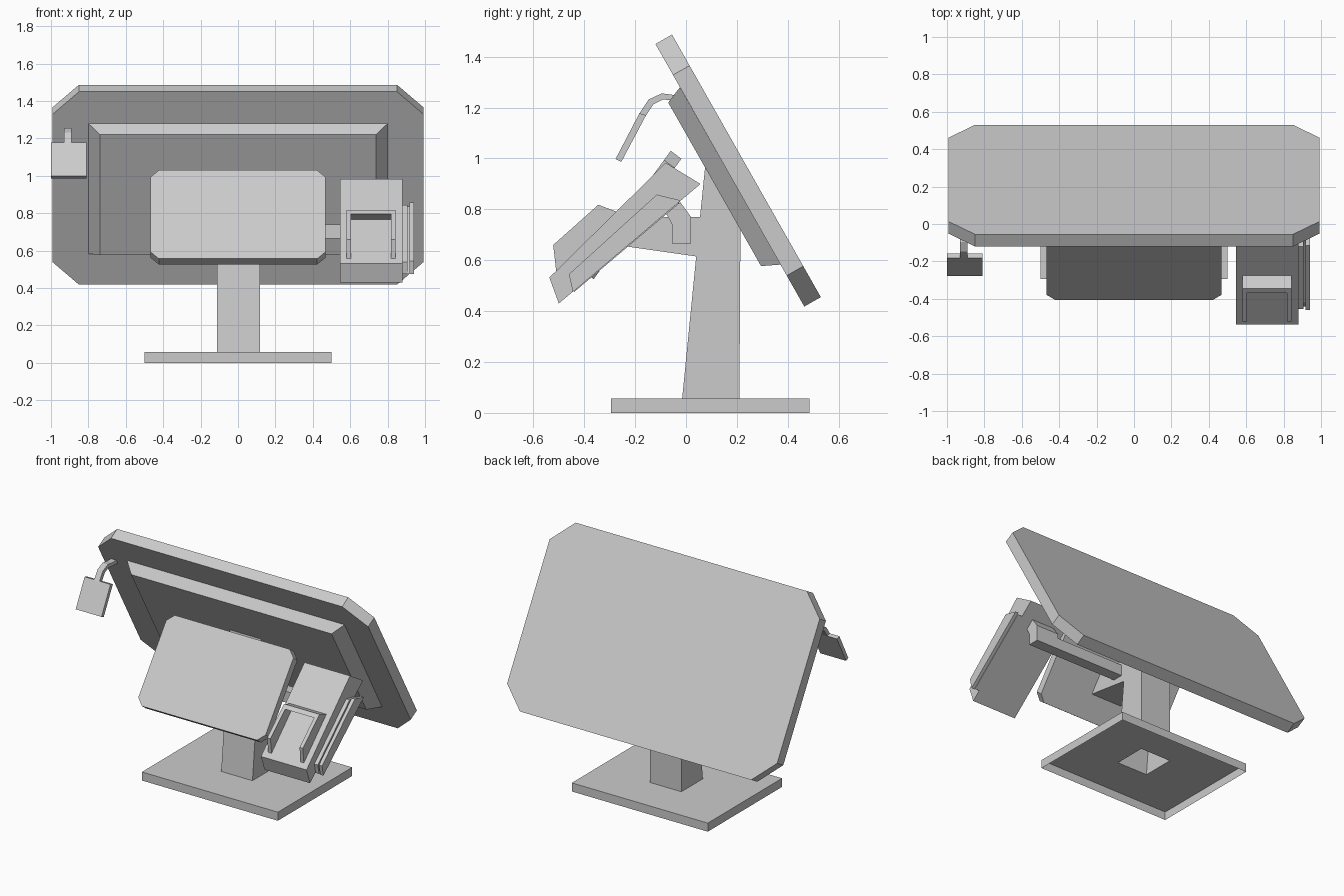
import bpy, bmesh
from mathutils import Vector

if "Cube" in bpy.data.objects:
    bpy.data.objects.remove(bpy.data.objects["Cube"])


def finish(name, bm, solid=True):
    if solid:
        bmesh.ops.recalc_face_normals(bm, faces=bm.faces)
    me = bpy.data.meshes.new(name)
    bm.to_mesh(me)
    bm.free()
    ob = bpy.data.objects.new(name, me)
    bpy.context.collection.objects.link(ob)
    return ob


def loft(name, ring_a, ring_b, open_side=None):
    """Solid between two matching rings; open_side leaves one side face out."""
    bm = bmesh.new()
    a = [bm.verts.new(p) for p in ring_a]
    b = [bm.verts.new(p) for p in ring_b]
    bm.faces.new(a)
    bm.faces.new(b[::-1])
    n = len(a)
    for i in range(n):
        if i != open_side:
            j = (i + 1) % n
            bm.faces.new((a[i], b[i], b[j], a[j]))
    return finish(name, bm)


def prism(name, yz, x0, x1, open_side=None):
    """Side profile extruded across x."""
    return loft(name, [(x0, y, z) for y, z in yz], [(x1, y, z) for y, z in yz], open_side)


def box(name, x, y, z):
    return prism(name, [(y[0], z[0]), (y[1], z[0]), (y[1], z[1]), (y[0], z[1])], *x)


def tilted_plate(name, half_w, cut_x, cut_v, bottom, top, back):
    """Octagonal slab: bottom/top are (y, z) of its front face, back is the depth offset."""
    lo, hi = Vector((0, *bottom)), Vector((0, *top))
    length = (hi - lo).length
    v = (hi - lo) / length
    outline = [(half_w - cut_x, 0), (half_w, cut_v), (half_w, length - cut_v), (half_w - cut_x, length)]
    outline += [(-u, w) for u, w in reversed(outline)]
    front = [lo + v * w + Vector((u, 0, 0)) for u, w in outline]
    off = Vector((0, *back))
    return loft(name, front, [p + off for p in front])


# Base: thin shell open underneath, with an opening below the hollow column
bm = bmesh.new()


def rect(x0, x1, y0, y1, z):
    return [bm.verts.new((x, y, z)) for x, y in ((x0, y0), (x1, y0), (x1, y1), (x0, y1))]


low = rect(-0.5, 0.5, -0.295, 0.485, 0)
top = rect(-0.5, 0.5, -0.295, 0.485, 0.057)
hole = rect(-0.113, 0.117, -0.015, 0.21, 0.057)
for i in range(4):
    j = (i + 1) % 4
    bm.faces.new((low[i], low[j], top[j], top[i]))
    bm.faces.new((top[i], top[j], hole[j], hole[i]))
finish("base", bm, solid=False)

# Column with forward arm
prism("column", [(-0.015, 0.057), (0.21, 0.057), (0.214, 0.72), (0.075, 0.966), (0.055, 0.77),
                 (-0.18, 0.77), (-0.275, 0.66), (0.04, 0.615)], -0.113, 0.117, open_side=0)

# Main screen and its raised housing
tilted_plate("main_screen", 0.993, 0.143, 0.14, (0.465, 0.418), (-0.12, 1.45), (0.065, 0.037))
loft("screen_housing",
     [(-0.8, 0.372, 0.583), (0.8, 0.372, 0.583), (0.8, -0.024, 1.28), (-0.8, -0.024, 1.28)],
     [(-0.737, 0.295, 0.577), (0.737, 0.295, 0.577), (0.737, -0.07, 1.22), (-0.737, -0.07, 1.22)])

# Customer display
tilted_plate("small_display", 0.468, 0.045, 0.045, (-0.405, 0.557), (-0.06, 1.03), (0.042, -0.031))

# Side bar and bracket carrying the card terminal
box("side_bar", (0.1, 0.8), (-0.055, 0.02), (0.665, 0.74))
prism("terminal_bracket", [(-0.055, 0.74), (0.02, 0.74), (0.02, 0.77), (-0.025, 0.832), (-0.078, 0.785)],
      0.63, 0.8)
prism("terminal_body", [(-0.537, 0.532), (-0.5, 0.43), (0.057, 0.9), (-0.08, 0.983)], 0.545, 0.88)

# U-shaped shield on the terminal
for x in (0.58, 0.818):
    prism("shield_side", [(-0.522, 0.66), (-0.345, 0.818), (-0.27, 0.79), (-0.51, 0.555)], x, x + 0.024)
prism("shield_top", [(-0.345, 0.818), (-0.27, 0.79), (-0.295, 0.765), (-0.368, 0.797)], 0.604, 0.818)

# Swipe reader: two rails with a slot between
prism("reader_inner_rail", [(-0.455, 0.54), (-0.12, 0.845), (-0.025, 0.825), (-0.44, 0.475)], 0.88, 0.905)
prism("reader_slot_floor", [(-0.42, 0.535), (-0.09, 0.835), (-0.025, 0.825), (-0.44, 0.475)], 0.905, 0.917)
prism("reader_outer_rail", [(-0.46, 0.545), (-0.115, 0.858), (-0.02, 0.835), (-0.445, 0.475)], 0.917, 0.94)

# Bent arm with a small tag on the left
prism("tag_arm", [(0.0, 1.25), (-0.05, 1.25), (-0.095, 1.256), (-0.147, 1.232), (-0.185, 1.175),
                  (-0.16, 1.165), (-0.128, 1.213), (-0.09, 1.232), (-0.05, 1.228), (0.01, 1.225)], -0.93, -0.89)
prism("tag", [(-0.183, 1.178), (-0.277, 0.998), (-0.254, 0.987), (-0.157, 1.17)], -1.0, -0.81)
